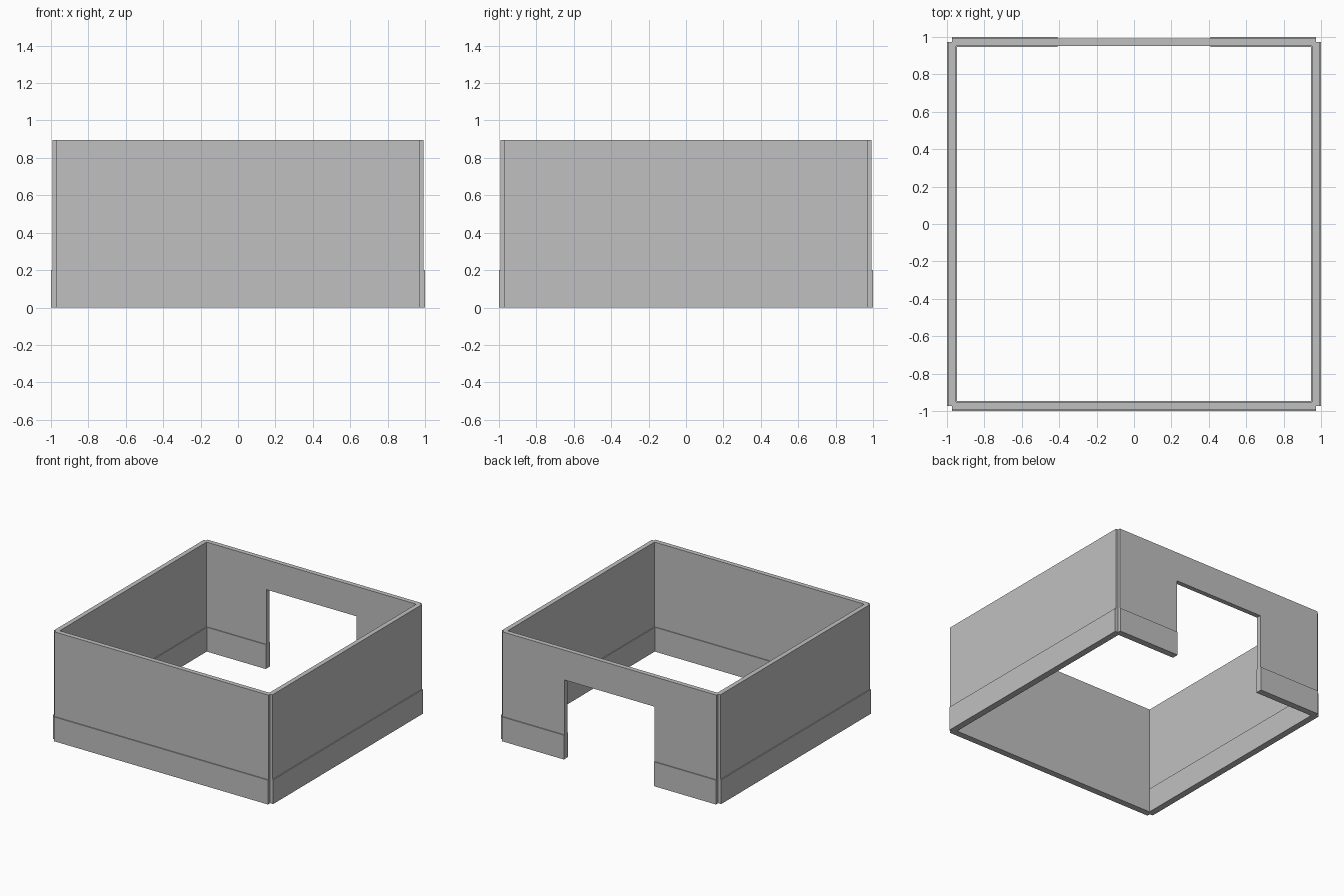
import bpy, bmesh

if "Cube" in bpy.data.objects:
    bpy.data.objects.remove(bpy.data.objects["Cube"])

BASE_OUT, BASE_IN = 1.0, 0.946      # skirting faces
WALL_OUT, WALL_IN = 0.992, 0.953    # wall faces above the skirting
NOTCH = 0.972                       # recessed corner line
SKIRT_H, WALL_H = 0.2, 0.895
DOOR_HALF, DOOR_H = 0.41, 0.65

grey = bpy.data.materials.new("wall grey")
grey.diffuse_color = (0.53, 0.53, 0.53, 1)
grey.use_nodes = True
grey.node_tree.nodes["Principled BSDF"].inputs["Base Color"].default_value = grey.diffuse_color


def outer_loop(bm, r, z):
    """Square outline with a small square notch in each corner."""
    pts = []
    for sx, sy in ((1, 1), (-1, 1), (-1, -1), (1, -1)):
        trio = [(sx * r, sy * NOTCH), (sx * NOTCH, sy * NOTCH), (sx * NOTCH, sy * r)]
        pts += trio if sx * sy > 0 else trio[::-1]
    return [bm.verts.new((x, y, z)) for x, y in pts]


def inner_loop(bm, r, z):
    return [bm.verts.new((sx * r, sy * r, z))
            for sx, sy in ((1, 1), (-1, 1), (-1, -1), (1, -1))]


def bridge(bm, a, b):
    n = len(a)
    for i in range(n):
        j = (i + 1) % n
        bm.faces.new((a[i], a[j], b[j], b[i]))


def cap(bm, out, inn):
    """Corner piece and straight piece for each side of the ring."""
    for k in range(4):
        bm.faces.new(out[3 * k:3 * k + 3] + [inn[k]])
        bm.faces.new((out[3 * k + 2], out[(3 * k + 3) % 12], inn[(k + 1) % 4], inn[k]))


# Four walls with a skirting step inside and outside
bm = bmesh.new()
levels = [(BASE_OUT, BASE_IN, 0), (BASE_OUT, BASE_IN, SKIRT_H),
          (WALL_OUT, WALL_IN, SKIRT_H), (WALL_OUT, WALL_IN, WALL_H)]
outs = [outer_loop(bm, o, z) for o, i, z in levels]
inns = [inner_loop(bm, i, z) for o, i, z in levels]
for k in range(3):
    bridge(bm, outs[k], outs[k + 1])
    bridge(bm, inns[k], inns[k + 1])
cap(bm, outs[0], inns[0])
cap(bm, outs[3], inns[3])
bmesh.ops.remove_doubles(bm, verts=bm.verts, dist=1e-5)
bmesh.ops.dissolve_degenerate(bm, edges=bm.edges, dist=1e-5)
bmesh.ops.recalc_face_normals(bm, faces=bm.faces)
mesh = bpy.data.meshes.new("walls")
bm.to_mesh(mesh)
bm.free()
mesh.materials.append(grey)
walls = bpy.data.objects.new("walls", mesh)
bpy.context.collection.objects.link(walls)

# Doorway cut through the back wall
bpy.ops.mesh.primitive_cube_add(size=1, location=(0, 1, DOOR_H / 2 - 0.1))
cutter = bpy.context.object
cutter.name = "doorway_cutter"
cutter.scale = (2 * DOOR_HALF, 0.4, DOOR_H + 0.2)
cutter.hide_render = True
cutter.display_type = 'WIRE'
cutter.data.materials.append(grey)
mod = walls.modifiers.new("doorway", 'BOOLEAN')
mod.operation = 'DIFFERENCE'
mod.solver = 'EXACT'
mod.object = cutter
bpy.ops.object.select_all(action='DESELECT')
bpy.context.view_layer.objects.active = walls
walls.select_set(True)
bpy.ops.object.modifier_apply(modifier="doorway")
bpy.data.objects.remove(cutter)
